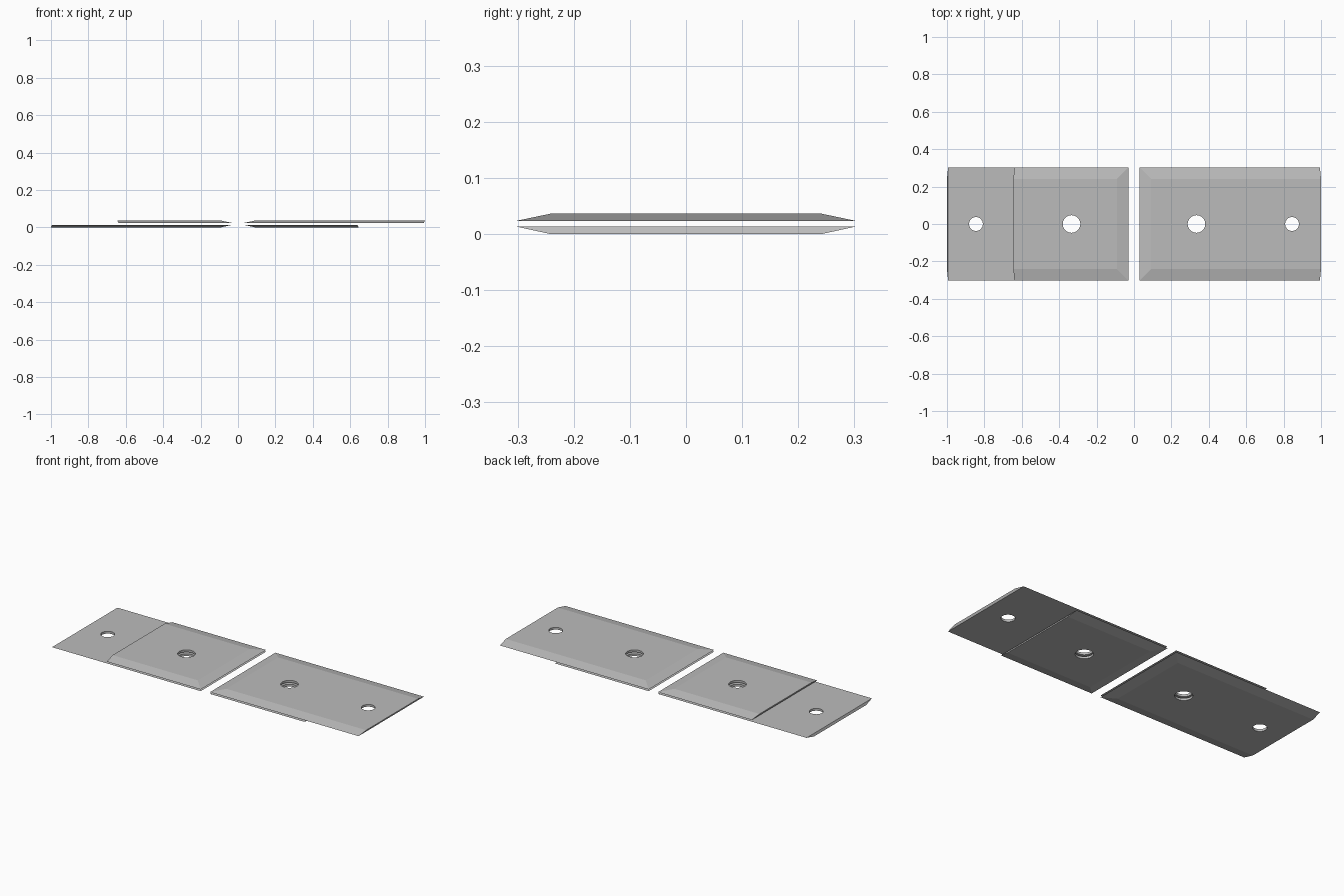
import bpy
import bmesh

cube = bpy.data.objects.get("Cube")
if cube:
    bpy.data.objects.remove(cube, do_unlink=True)

# Single plain steel colour
steel = bpy.data.materials.new("grey_steel")
steel.use_nodes = True
colour = (0.5, 0.5, 0.5, 1)
steel.diffuse_color = colour
steel.node_tree.nodes["Principled BSDF"].inputs["Base Color"].default_value = colour

GAP, HALF_WIDTH, BEVEL, UNDERCUT = 0.03, 0.303, 0.062, 0.006
LONG, SHORT = 1.0, 0.645
LARGE_HOLE, SMALL_HOLE = (0.334, 0.047), (0.845, 0.037)


def link(name, bm):
    bmesh.ops.recalc_face_normals(bm, faces=bm.faces)
    mesh = bpy.data.meshes.new(name)
    bm.to_mesh(mesh)
    bm.free()
    mesh.materials.append(steel)
    obj = bpy.data.objects.new(name, mesh)
    bpy.context.collection.objects.link(obj)
    return obj


def ring(bm, x0, x1, y, z):
    return [bm.verts.new(p) for p in ((x0, -y, z), (x1, -y, z), (x1, y, z), (x0, y, z))]


def drill(obj, x, radius):
    # Cut a round bolt hole straight through the plate
    bpy.ops.mesh.primitive_cylinder_add(vertices=40, radius=radius, depth=0.3, location=(x, 0, 0))
    cutter = bpy.context.object
    cutter.hide_render = True
    cutter.data.materials.append(steel)
    mod = obj.modifiers.new("bolt_hole", 'BOOLEAN')
    mod.operation = 'DIFFERENCE'
    mod.solver = 'EXACT'
    mod.object = cutter
    bpy.context.view_layer.objects.active = obj
    bpy.ops.object.modifier_apply(modifier=mod.name)
    bpy.data.objects.remove(cutter, do_unlink=True)


def plate(name, side, end, wide_z, narrow_z, holes):
    # Bevelled on the inner end and both long edges, slightly slanted outer end
    bm = bmesh.new()
    wide = ring(bm, side * GAP, side * (end - UNDERCUT), HALF_WIDTH, wide_z)
    narrow = ring(bm, side * (GAP + BEVEL), side * end, HALF_WIDTH - BEVEL, narrow_z)
    bm.faces.new(wide)
    bm.faces.new(narrow)
    for i in range(4):
        j = (i + 1) % 4
        bm.faces.new((wide[i], wide[j], narrow[j], narrow[i]))
    obj = link(name, bm)
    for x, radius in holes:
        drill(obj, side * x, radius)
    bpy.ops.object.select_all(action='DESELECT')
    obj.select_set(True)
    bpy.context.view_layer.objects.active = obj
    bpy.ops.object.shade_smooth_by_angle(angle=0.17)


# Each side has a long and a short plate, overlapped in opposite order
for label, side, upper_end, lower_end in (("left", 1, LONG, SHORT), ("right", -1, SHORT, LONG)):
    for level, end, wide_z, narrow_z in (("upper", upper_end, 0.0235, 0.0365),
                                         ("lower", lower_end, 0.0135, 0.0)):
        holes = [LARGE_HOLE] + ([SMALL_HOLE] if end == LONG else [])
        plate(f"{label}_{level}_plate", side, end, wide_z, narrow_z, holes)
